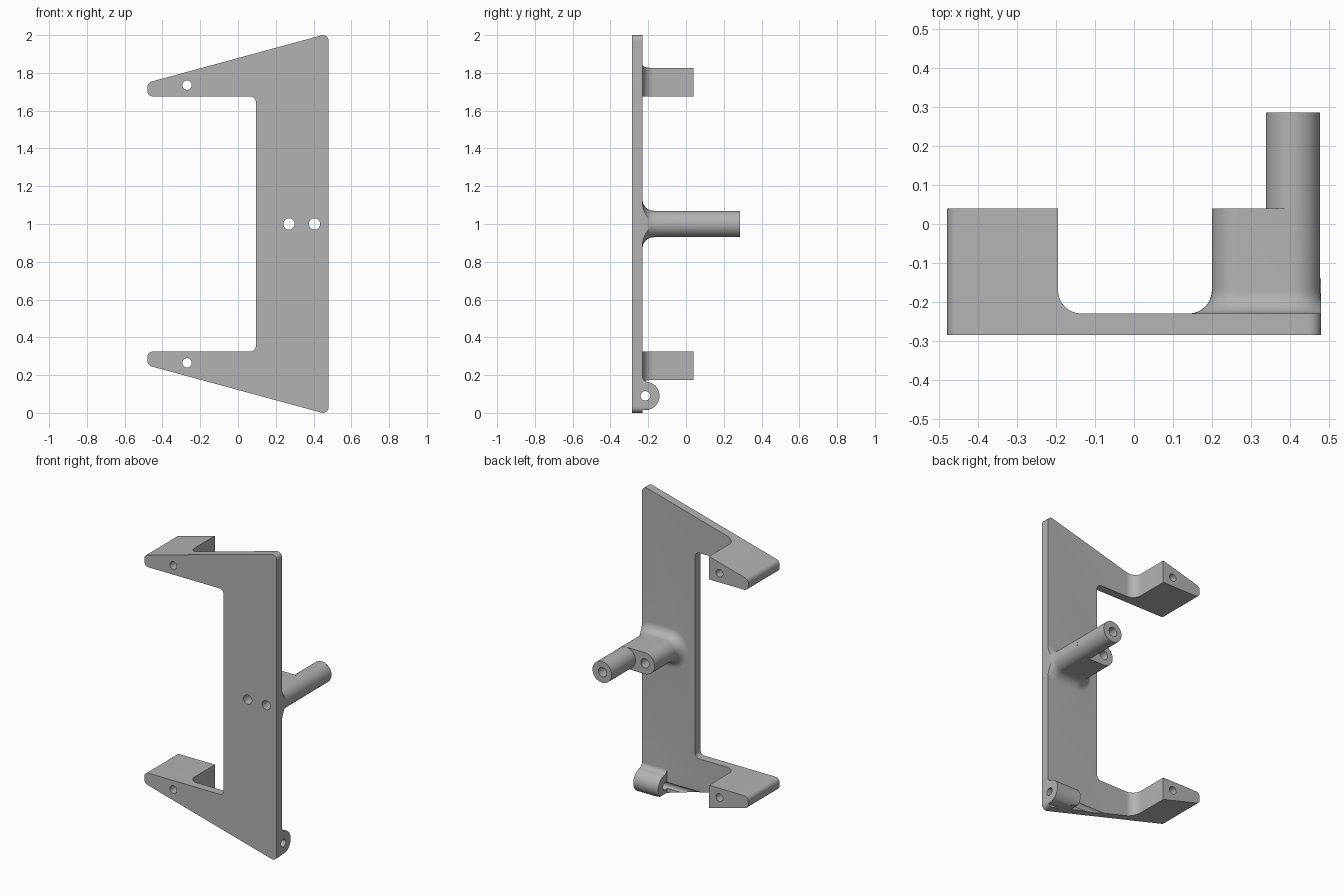
import bpy, bmesh
from math import cos, sin, tan, radians, degrees, atan2, sqrt
from mathutils import Vector

if "Cube" in bpy.data.objects:
    bpy.data.objects.remove(bpy.data.objects["Cube"])

grey = bpy.data.materials.new("plain grey")
grey.use_nodes = True
colour = (0.45, 0.45, 0.45, 1)
grey.diffuse_color = colour
grey.node_tree.nodes["Principled BSDF"].inputs["Base Color"].default_value = colour

PLACE = {"x": lambda u, v, d: (d, u, v),
         "y": lambda u, v, d: (u, d, v),
         "z": lambda u, v, d: (u, v, d)}


def loft(name, rings, axis):
    """Solid through 2D rings, given as (points, depth along the axis)."""
    bm = bmesh.new()
    loops = [[bm.verts.new(PLACE[axis](u, v, d)) for u, v in pts] for pts, d in rings]
    n = len(loops[0])
    for a, b in zip(loops, loops[1:]):
        for i in range(n):
            bm.faces.new((a[i], a[(i + 1) % n], b[(i + 1) % n], b[i]))
    bm.faces.new(loops[0][::-1])
    bm.faces.new(loops[-1])
    bm.normal_update()
    # Turn the solid outward, so that the booleans see a positive volume
    if bm.calc_volume(signed=True) < 0:
        bmesh.ops.reverse_faces(bm, faces=bm.faces[:])
    mesh = bpy.data.meshes.new(name)
    bm.to_mesh(mesh)
    bm.free()
    mesh.materials.append(grey)
    ob = bpy.data.objects.new(name, mesh)
    bpy.context.collection.objects.link(ob)
    return ob


def prism(name, pts, axis, start, end):
    return loft(name, [(pts, start), (pts, end)], axis)


def arc(cx, cy, r, a0, a1, n=16):
    steps = [radians(a0 + (a1 - a0) * i / n) for i in range(n + 1)]
    return [(cx + r * cos(t), cy + r * sin(t)) for t in steps]


def cylinder(name, u, v, r, axis, start, end):
    return prism(name, arc(u, v, r, 0, 360, 48)[:-1], axis, start, end)


def rounded(corners, r, n=8):
    """Polygon with every corner rounded to radius r."""
    out = []
    for i, c in enumerate(corners):
        p = Vector(c)
        a = (Vector(corners[i - 1]) - p).normalized()
        b = (Vector(corners[(i + 1) % len(corners)]) - p).normalized()
        half = a.angle(b) / 2
        centre = p + (a + b).normalized() * r / sin(half)
        s, e = p + a * r / tan(half) - centre, p + b * r / tan(half) - centre
        out += [tuple(centre + s.lerp(e, k / n).normalized() * r) for k in range(n + 1)]
    return out


def combine(target, tool, operation):
    """Apply a boolean with the first solver that yields a solid."""
    mod = target.modifiers.new("cut", "BOOLEAN")
    mod.object, mod.operation = tool, operation
    for solver in ("EXACT", "MANIFOLD", "FLOAT"):
        mod.solver = solver
        depsgraph = bpy.context.evaluated_depsgraph_get()
        if len(target.evaluated_get(depsgraph).data.polygons):
            break
    bpy.context.view_layer.objects.active = target
    bpy.ops.object.modifier_apply(modifier=mod.name)
    bpy.data.objects.remove(tool)


# Plate with a thick foot section, seen from above
FRONT, BACK, FOOT_BACK, FILLET = -0.285, -0.23, 0.04, 0.06
section = [(0.6, FRONT), (0.6, BACK)]
section += arc(-0.195 + FILLET, BACK + FILLET, FILLET, 270, 180)
section += [(-0.195, FOOT_BACK), (-0.6, FOOT_BACK), (-0.6, FRONT)]
bracket = prism("mounting_bracket", section, "z", -0.1, 2.1)


# Central boss with a flared base
def slot(r):
    return arc(0.408, 1, r, -90, 90, 24) + arc(0.27, 1, r, 90, 270, 24)


R = 0.07
rings = [(slot(R + FILLET), BACK - 0.02)]
for y, off in arc(BACK + FILLET, FILLET, FILLET, 180, 270, 12):
    rings.append((slot(R + off), y))
rings.append((slot(R), FOOT_BACK))
combine(bracket, loft("centre_boss", rings, "y"), "UNION")
combine(bracket, cylinder("long_post", 0.408, 1, R - 0.0005, "y", -0.02, 0.287), "UNION")

# Hinge lug at the lower corner, blended into the plate
LY, LZ, LR, BLEND = -0.215, 0.09, 0.075, 0.03
by = BACK + BLEND
bz = LZ + sqrt((LR + BLEND) ** 2 - (by - LY) ** 2)
meet = degrees(atan2(bz - LZ, by - LY))
lug = [(BACK - 0.02, bz)] + arc(by, bz, BLEND, 180, 180 + meet, 10)
lug += arc(LY, LZ, LR, meet, -90, 32)[1:] + [(BACK - 0.02, LZ - LR)]
combine(bracket, prism("hinge_lug", lug, "x", 0.30, 0.55), "UNION")

# Trim everything to the C-shaped outline
lower = [(0.095, 0.325), (-0.48, 0.325), (-0.48, 0.252), (0.48, -0.009)]
upper = [(x, 2 - z) for x, z in reversed(lower)]
outline = rounded(lower + upper, 0.03)
combine(bracket, prism("outline", outline, "y", -0.5, 0.5), "INTERSECT")

# Drilled holes
for x, z, r in [(-0.27, 0.265, 0.025), (-0.27, 1.735, 0.025), (0.27, 1, 0.03), (0.405, 1, 0.03)]:
    combine(bracket, cylinder("drill", x, z, r, "y", -0.6, 0.6), "DIFFERENCE")
combine(bracket, cylinder("hinge_drill", LY, LZ, 0.025, "x", -0.7, 0.7), "DIFFERENCE")

# Smooth the curves, keep the edges sharp
bpy.ops.object.select_all(action="DESELECT")
bracket.select_set(True)
bpy.context.view_layer.objects.active = bracket
bpy.ops.object.shade_smooth_by_angle(angle=radians(30))
